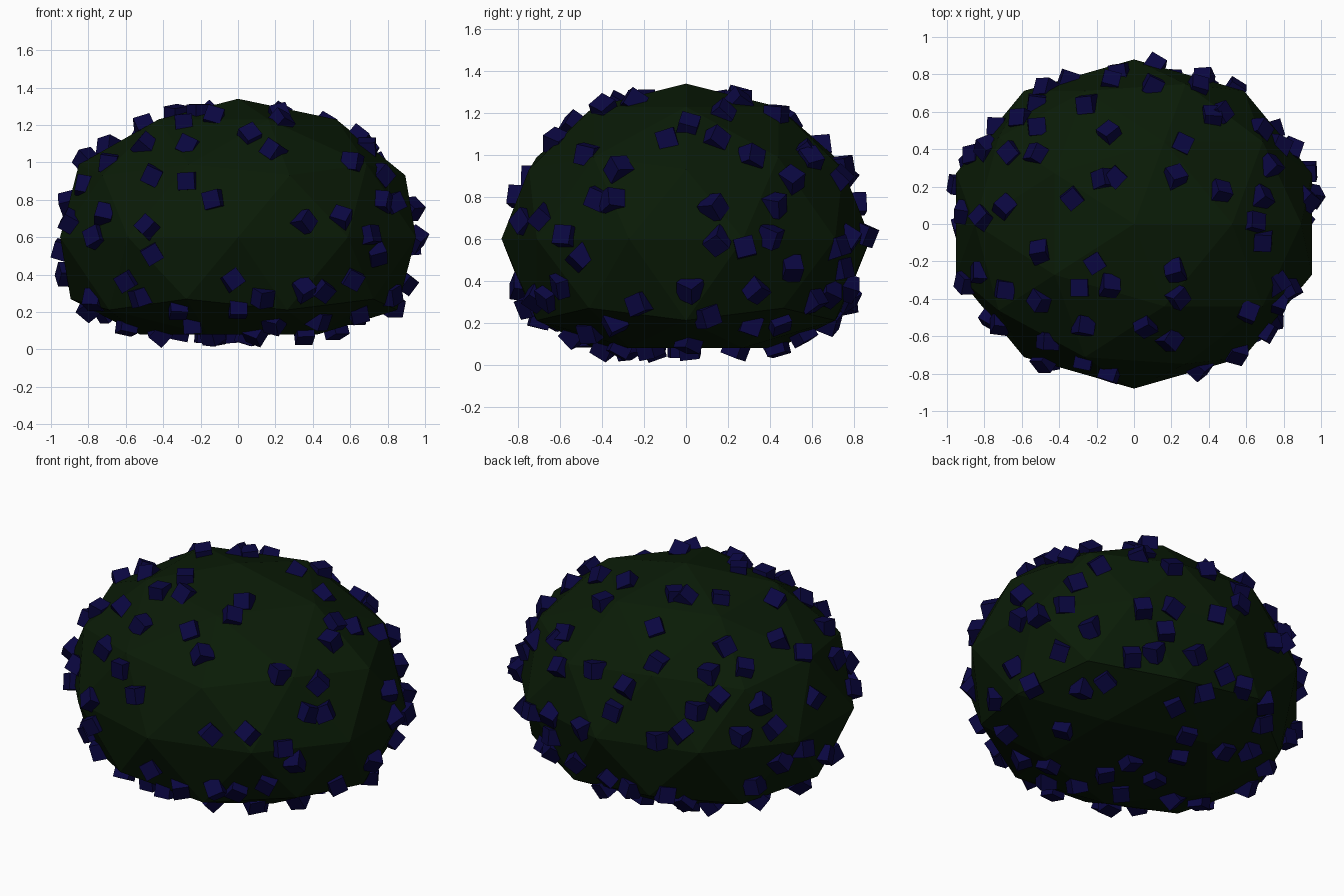
import bpy, bmesh, random
from math import tau
from mathutils import Vector, Matrix, Euler
from mathutils.bvhtree import BVHTree

if "Cube" in bpy.data.objects:
    bpy.data.objects.remove(bpy.data.objects["Cube"])

random.seed(7)
CENTRE = Vector((0, 0, 0.6))
FLOOR = 0.08
BERRY = 0.093


def finish(bm, name, colour):
    me = bpy.data.meshes.new(name)
    bm.to_mesh(me)
    bm.free()
    ob = bpy.data.objects.new(name, me)
    bpy.context.collection.objects.link(ob)
    mat = bpy.data.materials.new(name + "_colour")
    mat.diffuse_color = colour
    mat.use_nodes = True
    mat.node_tree.nodes["Principled BSDF"].inputs["Base Color"].default_value = mat.diffuse_color
    me.materials.append(mat)
    return ob


# Foliage: squashed low-poly ball with a flattened underside
bush = bmesh.new()
bmesh.ops.create_icosphere(bush, subdivisions=2, radius=1)
for v in bush.verts:
    v.co = Vector((v.co.x, v.co.y * 0.88, v.co.z * 0.74)) + CENTRE
    v.co.z = max(v.co.z, FLOOR)
tree = BVHTree.FromBMesh(bush)
finish(bush, "foliage", (0.003, 0.011, 0.002, 1))

# Berry spots seen on the front (x, z), right (y, z) and top (x, y)
front = [(-.46, .93), (-.27, .90), (-.13, .80), (-.48, .65), (-.46, .51), (-.76, .60),
         (.35, .68), (.55, .70), (.70, .61), (.74, .51), (-.03, .37), (.13, .28),
         (.35, .32), (.45, .32), (.61, .38), (-.59, .37), (-.52, .28), (-.32, .22),
         (0, .22), (.43, .16), (-.50, 1.09), (-.27, 1.09), (.06, 1.14), (.19, 1.06), (.61, 1.0)]
right = [(-.32, .93), (-.42, .79), (-.35, .78), (.13, .75), (.42, .76), (.15, .59),
         (.28, .56), (.40, .61), (.02, .36), (.33, .36), (-.22, .29), (.10, .23),
         (-.34, .20), (.31, .19), (.57, 1.01), (.68, .34)]
top = [(-.52, .52), (-.52, .37), (-.13, .48), (-.25, .64), (.10, .74), (.26, .43), (.22, .25),
       (.46, .59), (.46, .17), (.34, .73), (.73, .31), (.68, .14), (.64, .01), (.69, -.09),
       (-.33, .14), (-.16, .24), (-.10, .25), (-.66, .38), (-.69, .09), (-.81, .03),
       (-.50, -.15), (-.21, -.21), (-.29, -.34), (-.13, -.33), (.22, -.25), (.23, -.39),
       (-.82, -.26), (-.69, -.35), (-.73, .52), (-.35, .77)]
rays = [(Vector((x, -3, z)), Vector((0, 1, 0))) for x, z in front]
rays += [(Vector((3, y, z)), Vector((-1, 0, 0))) for y, z in right]
rays += [(Vector((x, y, 3)), Vector((0, 0, -1))) for x, y in top]
spots = [hit for hit in (tree.ray_cast(o, d)[0] for o, d in rays) if hit]


def scatter(count, region, gap):
    """Add seeded spots inside a region, keeping a gap between them."""
    for _ in range(20000):
        d = Vector([random.gauss(0, 1) for _ in range(3)]).normalized()
        p = tree.ray_cast(CENTRE, d)[0]
        if region(p) and all((p - q).length > gap for q in spots):
            spots.append(p)
            count -= 1
            if count == 0:
                return


# Scattered spots on the back, left and underside
scatter(22, lambda p: p.y > 0.3 and 0.2 < p.z < 0.95, 0.13)
scatter(9, lambda p: p.x < -0.7 and 0.2 < p.z < 1.0, 0.13)
scatter(16, lambda p: p.z < 0.18, 0.17)

# Berries: randomly turned cubes half sunk into the surface
berries = bmesh.new()
for p in spots:
    turn = Euler([random.uniform(0, tau) for _ in range(3)]).to_matrix().to_4x4()
    bmesh.ops.create_cube(berries, size=BERRY, matrix=Matrix.Translation(p) @ turn)
finish(berries, "berries", (0.003, 0.002, 0.052, 1))
